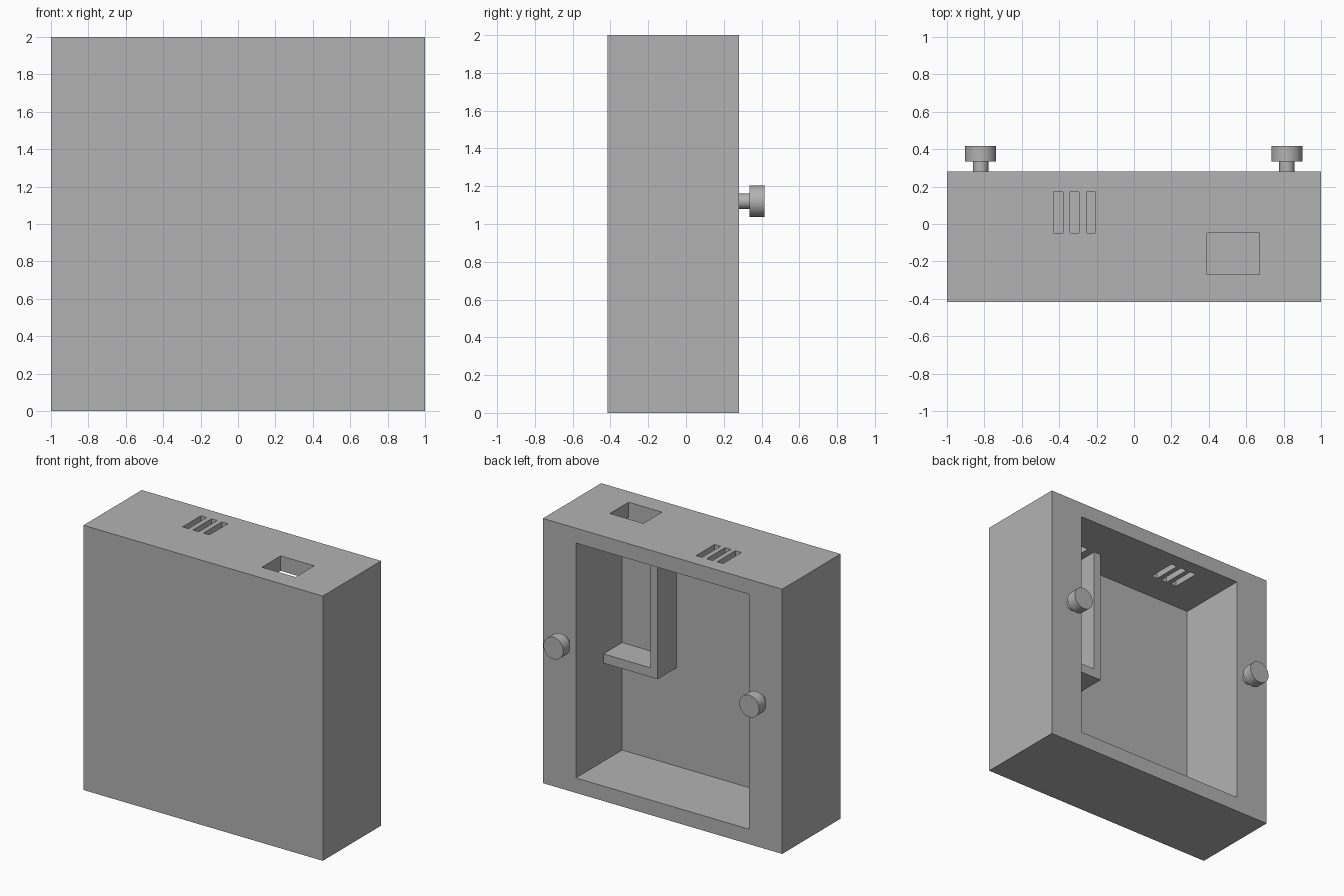
import bpy
import bmesh
from math import radians
from mathutils import Matrix, Vector

if "Cube" in bpy.data.objects:
    bpy.data.objects.remove(bpy.data.objects["Cube"], do_unlink=True)

GREY = (0.448, 0.448, 0.448, 1.0)
grey = bpy.data.materials.new("plain grey")
grey.use_nodes = True
grey.diffuse_color = GREY
grey.node_tree.nodes["Principled BSDF"].inputs["Base Color"].default_value = GREY

FRONT, BACK, HEIGHT = -0.416, 0.28, 2.0
CAVITY_X, CAVITY_FRONT, RIM = 0.724, -0.272, 0.113
POCKET_BACK = -0.048


def finish(name, bm):
    mesh = bpy.data.meshes.new(name)
    bm.to_mesh(mesh)
    bm.free()
    mesh.materials.append(grey)
    obj = bpy.data.objects.new(name, mesh)
    bpy.context.collection.objects.link(obj)
    return obj


def box(name, x, y, z):
    """Box from (min, max) pairs on each axis."""
    bm = bmesh.new()
    size = [b - a for a, b in (x, y, z)]
    centre = Vector([(a + b) / 2 for a, b in (x, y, z)])
    bmesh.ops.create_cube(bm, size=1, matrix=Matrix.Translation(centre) @ Matrix.Diagonal((*size, 1)))
    return finish(name, bm)


def cut(target, cutter):
    """Subtract the cutter, apply the result and discard the cutter."""
    cutter.hide_render = True
    mod = target.modifiers.new("cut", "BOOLEAN")
    mod.operation = "DIFFERENCE"
    mod.solver = "EXACT"
    mod.object = cutter
    bpy.context.view_layer.objects.active = target
    bpy.ops.object.modifier_apply(modifier=mod.name)
    bpy.data.objects.remove(cutter, do_unlink=True)


# Case with an open back
case = box("case", (-1, 1), (FRONT, BACK), (0, HEIGHT))
cut(case, box("cavity_cutter", (-CAVITY_X, CAVITY_X), (CAVITY_FRONT, BACK + 0.2), (RIM, HEIGHT - RIM)))

# Rectangular opening and three vent slots through the top
cut(case, box("opening_cutter", (0.39, 0.67), (CAVITY_FRONT + 0.001, POCKET_BACK), (1.8, 2.1)))
for x in (-0.405, -0.318, -0.23):
    cut(case, box("slot_cutter", (x - 0.025, x + 0.025), (POCKET_BACK, 0.172), (1.8, 2.1)))

# L-shaped pocket below the opening, swept back from the front wall
outline = [(0.27, HEIGHT - RIM), (0.27, 0.855), (CAVITY_X, 0.855),
           (CAVITY_X, 0.925), (0.33, 0.925), (0.33, HEIGHT - RIM)]
bm = bmesh.new()
profile = bm.faces.new([bm.verts.new((x, CAVITY_FRONT, z)) for x, z in outline])
swept = bmesh.ops.extrude_face_region(bm, geom=[profile])["geom"]
bmesh.ops.translate(bm, vec=(0, POCKET_BACK - CAVITY_FRONT, 0),
                    verts=[v for v in swept if isinstance(v, bmesh.types.BMVert)])
bmesh.ops.recalc_face_normals(bm, faces=bm.faces)
finish("pocket_bracket", bm)


def disc(name, x, radius, y0, y1):
    """Round pin lying along y."""
    bm = bmesh.new()
    place = Matrix.Translation((x, (y0 + y1) / 2, 1.12)) @ Matrix.Rotation(radians(90), 4, "X")
    bmesh.ops.create_cone(bm, cap_ends=True, segments=48, radius1=radius,
                          radius2=radius, depth=y1 - y0, matrix=place)
    obj = finish(name, bm)
    bpy.ops.object.select_all(action="DESELECT")
    obj.select_set(True)
    bpy.context.view_layer.objects.active = obj
    bpy.ops.object.shade_smooth_by_angle(angle=radians(30))


# Hanging knobs on the back rim
for side, x in (("left", 0.817), ("right", -0.82)):
    disc(side + "_knob_neck", x, 0.041, BACK, 0.335)
    disc(side + "_knob_head", x, 0.083, 0.335, 0.416)
